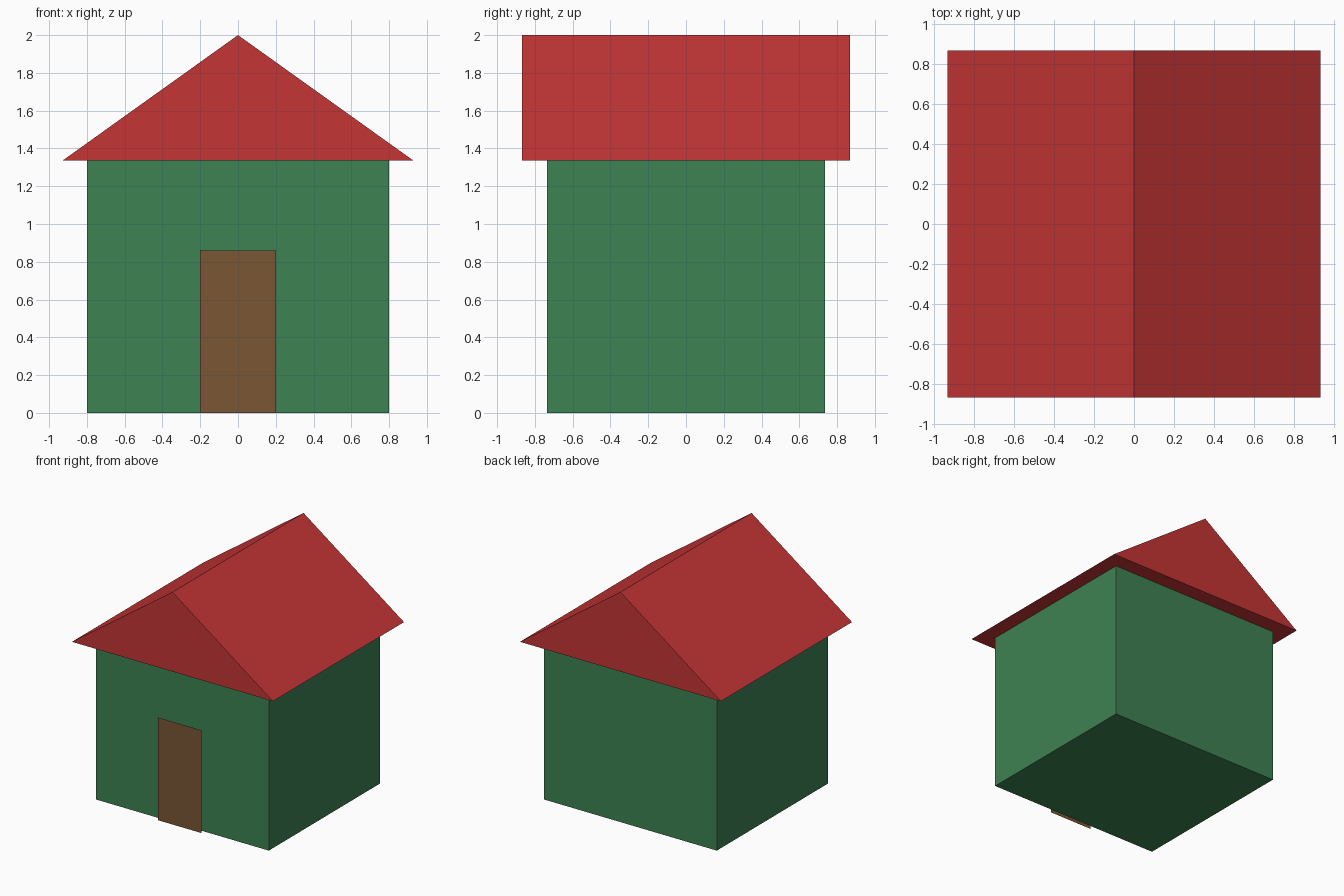
import bpy
import bmesh

if "Cube" in bpy.data.objects:
    bpy.data.objects.remove(bpy.data.objects["Cube"])

HX, HY, WALL_Z = 0.80, 0.735, 1.335    # wall half sizes and height
RX, RY, TOP_Z = 0.93, 0.867, 2.0       # roof half sizes and ridge height
DOOR_Y = -0.77                         # door panel stands just off the wall


def material(name, color):
    mat = bpy.data.materials.new(name)
    mat.diffuse_color = (*color, 1)
    mat.use_nodes = True
    mat.node_tree.nodes["Principled BSDF"].inputs["Base Color"].default_value = mat.diffuse_color
    return mat


def extruded_profile(name, profile, y0, depth, mat):
    """Profile in x/z at y0, facing -y, extruded towards +y (0 = flat panel)."""
    bm = bmesh.new()
    face = bm.faces.new([bm.verts.new((x, y0, z)) for x, z in profile])
    if depth:
        ext = bmesh.ops.extrude_face_region(bm, geom=[face], use_keep_orig=True)
        moved = [v for v in ext["geom"] if isinstance(v, bmesh.types.BMVert)]
        bmesh.ops.translate(bm, verts=moved, vec=(0, depth, 0))
        bmesh.ops.recalc_face_normals(bm, faces=bm.faces)
    mesh = bpy.data.meshes.new(name)
    bm.to_mesh(mesh)
    bm.free()
    mesh.materials.append(mat)
    obj = bpy.data.objects.new(name, mesh)
    bpy.context.collection.objects.link(obj)
    return obj


def rectangle(half, height):
    return [(-half, 0), (half, 0), (half, height), (-half, height)]


green = material("wall_green", (0.048, 0.223, 0.087))
red = material("roof_red", (0.56, 0.036, 0.036))
brown = material("door_brown", (0.198, 0.093, 0.036))

# Walls
extruded_profile("walls", rectangle(HX, WALL_Z), -HY, 2 * HY, green)
# Gable roof with overhang
gable = [(-RX, WALL_Z), (RX, WALL_Z), (0, TOP_Z)]
extruded_profile("roof", gable, -RY, 2 * RY, red)
# Flat door panel
extruded_profile("door", rectangle(0.20, 0.86), DOOR_Y, 0, brown)
